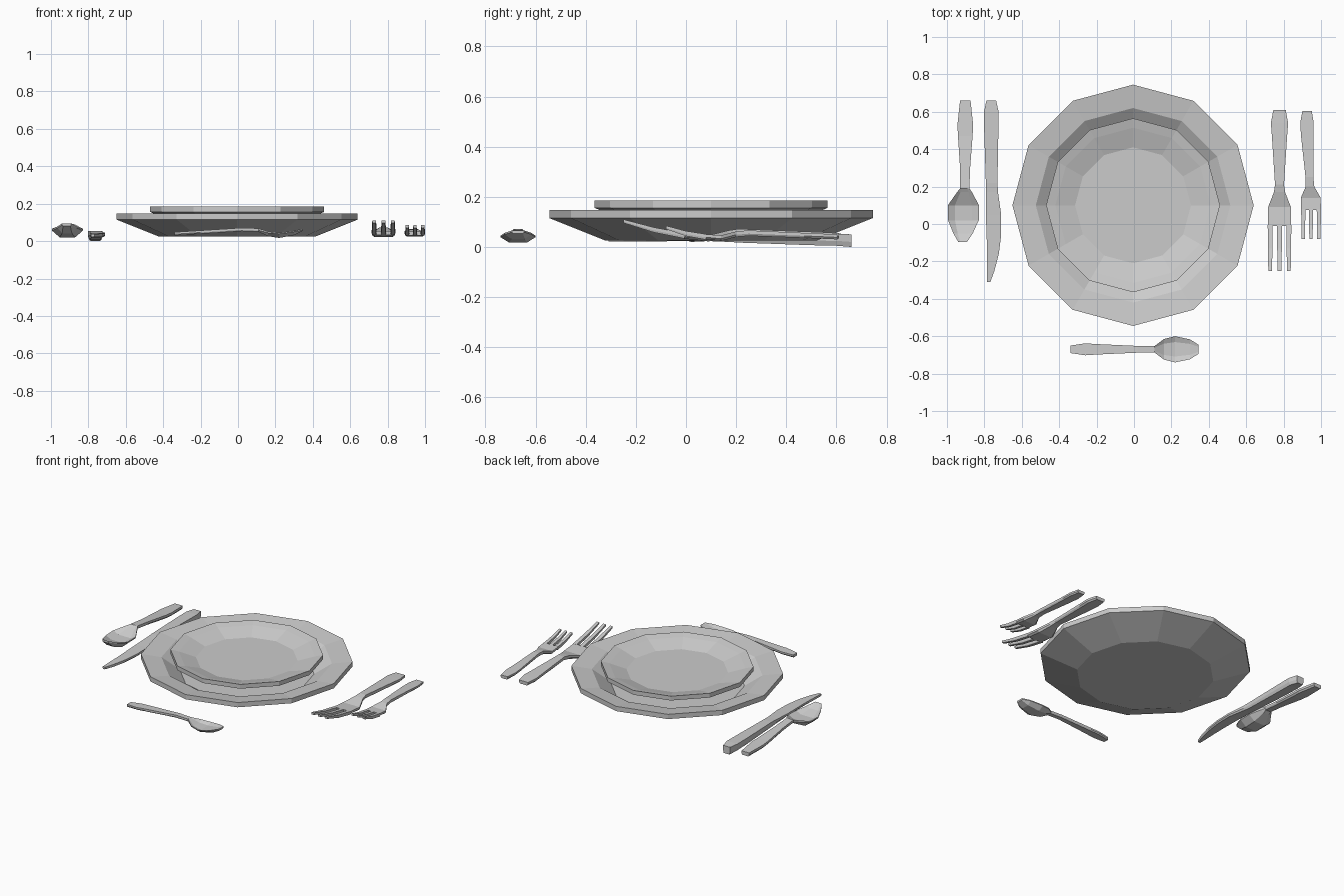
import bpy, bmesh, math


def finish(name, bm):
    bmesh.ops.recalc_face_normals(bm, faces=bm.faces)
    me = bpy.data.meshes.new(name)
    bm.to_mesh(me)
    bm.free()
    ob = bpy.data.objects.new(name, me)
    bpy.context.collection.objects.link(ob)
    return ob


def skin(bm, rings):
    """Join closed rings of points with quads and cap both ends."""
    loops = [[bm.verts.new(p) for p in r] for r in rings]
    n = len(loops[0])
    for a, b in zip(loops, loops[1:]):
        for i in range(n):
            j = (i + 1) % n
            bm.faces.new((a[i], a[j], b[j], b[i]))
    bm.faces.new(loops[0])
    bm.faces.new(loops[-1])


def plate(name, profile, sides=12):
    bm = bmesh.new()
    ang = [2 * math.pi * i / sides for i in range(sides)]
    skin(bm, [[(-0.005 + r * math.cos(a), 0.1 + r * math.sin(a), z) for a in ang]
              for r, z in profile])
    return finish(name, bm)


def loft(bm, stations, along_x=False):
    """Stations: position, side offset, half width, top z, thickness, dip, belly."""
    rings = []
    for st in stations:
        s, c, w, z, t, dip, belly = (tuple(st) + (0, 0))[:7]
        k = 0.5 if belly else 0.8
        sec = [(-w, z), (-w * .55, z - dip), (w * .55, z - dip), (w, z),
               (w, z - t * .6), (w * k, z - t - belly),
               (-w * k, z - t - belly), (-w, z - t * .6)]
        rings.append([(s, c + u, v) if along_x else (c + u, s, v) for u, v in sec])
    skin(bm, rings)


def utensil(name, stations, along_x=False):
    bm = bmesh.new()
    loft(bm, stations, along_x)
    return finish(name, bm)


def fork(name, body, tines, tine_w, crotch, tip):
    """Handle and head, then three upswept tines."""
    bm = bmesh.new()
    loft(bm, body)
    for x in tines:
        loft(bm, [(crotch[0] + .005, x, tine_w, crotch[1], .022),
                  ((crotch[0] + tip[0]) / 2, x, tine_w * .95,
                   (crotch[1] + tip[1]) / 2 - .004, .02),
                  (tip[0], x, tine_w * .75, tip[1], .014)])
    return finish(name, bm)


# Stacked plates
plate("dinner_plate", [(.42, .025), (.645, .115), (.645, .147), (.52, .13), (.41, .055)])
plate("side_plate", [(.30, .085), (.465, .156), (.465, .185), (.415, .173), (.31, .14)])

# Spoons
utensil("large_spoon", [
    (.66, -.902, .028, .05, .025), (.53, -.902, .042, .058, .025),
    (.47, -.902, .039, .062, .025), (.30, -.903, .027, .08, .022),
    (.19, -.905, .025, .092, .022), (.17, -.906, .04, .086, .022, .005, .005),
    (.10, -.912, .083, .066, .014, .018, .028), (.02, -.912, .082, .064, .014, .018, .03),
    (-.05, -.914, .052, .078, .014, .012, .022), (-.095, -.916, .024, .095, .014)])
utensil("small_spoon", [
    (-.34, -.67, .02, .048, .018), (-.26, -.67, .032, .053, .018),
    (-.20, -.67, .028, .057, .018), (.02, -.67, .018, .071, .018),
    (.11, -.67, .017, .068, .018), (.16, -.67, .055, .052, .012, .012, .014),
    (.22, -.67, .07, .045, .01, .012, .018), (.30, -.67, .053, .056, .01, .008, .014),
    (.345, -.67, .024, .066, .012)], True)

# Knife with thick handle and thinner blade
utensil("knife", [
    (.66, -.763, .026, .05, .05), (.60, -.763, .039, .053, .048),
    (.50, -.763, .038, .053, .046), (.22, -.761, .031, .053, .036),
    (.17, -.759, .032, .05, .03), (.05, -.751, .041, .045, .02),
    (-.06, -.749, .039, .043, .02), (-.16, -.754, .031, .041, .02),
    (-.25, -.766, .02, .039, .018), (-.31, -.777, .009, .037, .015)])

# Forks
fork("large_fork", [
    (.61, .778, .033, .055, .022), (.54, .778, .046, .059, .024),
    (.46, .778, .04, .062, .024), (.21, .778, .024, .072, .024),
    (.17, .778, .03, .066, .024), (.09, .778, .061, .046, .024),
    (-.01, .778, .061, .055, .022)],
    (.728, .778, .828), .013, (-.01, .055), (-.25, .11))
fork("small_fork", [
    (.605, .925, .025, .05, .02), (.54, .925, .036, .053, .02),
    (.47, .926, .033, .056, .02), (.25, .938, .021, .066, .022),
    (.20, .941, .023, .062, .022), (.14, .945, .053, .046, .022),
    (.075, .946, .053, .051, .02)],
    (.905, .946, .988), .011, (.075, .051), (-.08, .085))
